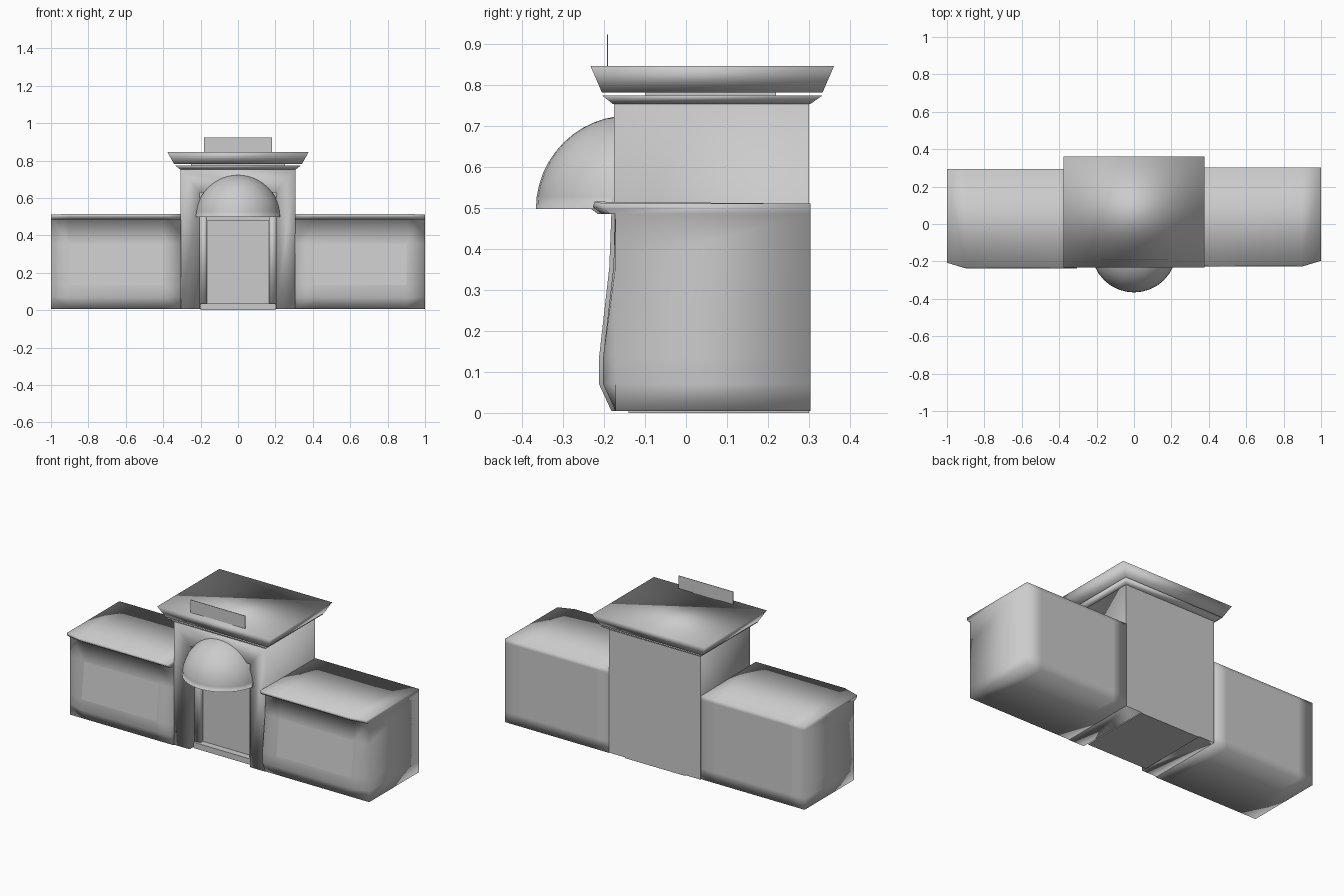
import bpy, bmesh, math

if "Cube" in bpy.data.objects:
    bpy.data.objects.remove(bpy.data.objects["Cube"])

stone = bpy.data.materials.new("plain grey")
GREY = (0.6, 0.6, 0.6, 1)
stone.use_nodes = True
stone.diffuse_color = GREY
stone.node_tree.nodes["Principled BSDF"].inputs["Base Color"].default_value = GREY


def finish(name, bm, smooth=True, flat=()):
    """Turn a bmesh into a grey object; faces in flat keep hard shading."""
    bmesh.ops.recalc_face_normals(bm, faces=bm.faces)
    for f in bm.faces:
        f.smooth = smooth and f not in flat
    me = bpy.data.meshes.new(name)
    bm.to_mesh(me)
    bm.free()
    me.materials.append(stone)
    ob = bpy.data.objects.new(name, me)
    bpy.context.collection.objects.link(ob)
    return ob


def frustum(name, low, high, smooth=True):
    """Box between two rectangles given as (half width, front, back, z)."""
    bm = bmesh.new()
    rings = [[bm.verts.new((x, y, z)) for x, y in ((-w, a), (w, a), (w, b), (-w, b))]
             for w, a, b, z in (low, high)]
    bm.faces.new(rings[0])
    bm.faces.new(rings[1])
    for i in range(4):
        j = (i + 1) % 4
        bm.faces.new((rings[0][i], rings[0][j], rings[1][j], rings[1][i]))
    return finish(name, bm, smooth)


# Wings: bulging front with a slanted window and an overhanging eave
LEVELS = [0.005, 0.07, 0.135, 0.355, 0.485, 0.51]
BULGE = [-0.175, -0.205, -0.205, -0.18, -0.175]
EAVE = [(-0.208, 0.485), (-0.23, 0.502), (-0.226, 0.515)]
EAVE_END = [(-0.19, 0.485), (-0.2, 0.495), (-0.2, 0.51)]


def wing(name, side, shift):
    bm = bmesh.new()
    n = len(BULGE)
    rings = []
    for x in (0.305, 0.4, 0.9, 1.0):
        end = x == 1.0
        front = [(BULGE[0] if end else y, z) for y, z in zip(BULGE, LEVELS)]
        front += EAVE_END if end else EAVE
        back = [(0.3, z) for z in reversed(LEVELS)]
        rings.append([bm.verts.new((side * x, y + shift, z)) for y, z in front + back])
    count = len(rings[0])
    window = None
    for k, (a, b) in enumerate(zip(rings, rings[1:])):
        for i in range(count):
            j = (i + 1) % count
            f = bm.faces.new((a[i], a[j], b[j], b[i]))
            if k == 1 and i == 2:
                window = f
    for r in (rings[0], rings[-1]):
        for i in range(n - 1):
            bm.faces.new((r[i], r[i + 1], r[-2 - i], r[-1 - i]))
        bm.faces.new(r[n - 1:n + 5])
    finish(name, bm, flat=(window,))


wing("left_wing", 1, 0.003)
wing("right_wing", -1, -0.007)

# Tower with a recessed doorway
W, D, TOP, HEAD = 0.307, 0.203, 0.755, 0.63
FRONT, RECESS, BACK, BASE = -0.175, -0.09, 0.3, 0.005


def arch(bm, w, z, y):
    return [bm.verts.new((x, y, h)) for x, h in ((-w, BASE), (-w, z), (w, z), (w, BASE))]


bm = bmesh.new()
outer, inner = arch(bm, W, TOP, FRONT), arch(bm, D, HEAD, FRONT)
deep, rear = arch(bm, D, HEAD, RECESS), arch(bm, W, TOP, BACK)
for i in range(3):
    for a, b in ((outer, inner), (inner, deep), (outer, rear)):
        bm.faces.new((a[i], a[i + 1], b[i + 1], b[i]))
flat_faces = [bm.faces.new(deep), bm.faces.new(rear)]
bm.faces.new((outer[0], inner[0], deep[0], deep[3], inner[3], outer[3], rear[3], rear[0]))
finish("tower", bm, flat=flat_faces)

# Cornice in two flared layers
frustum("lower_cornice", (0.31, -0.178, 0.303, 0.753), (0.338, -0.205, 0.333, 0.774))
frustum("cornice_core", (0.25, -0.1, 0.22, 0.76), (0.25, -0.1, 0.22, 0.8), False)
frustum("roof_cornice", (0.342, -0.205, 0.333, 0.781), (0.378, -0.233, 0.361, 0.846))

# Blank sign board on the roof
frustum("sign_board", (0.183, -0.193, -0.19, 0.84), (0.183, -0.193, -0.19, 0.923), False)

# Doorway: floor slab, jambs, door
frustum("floor_slab", (0.2, -0.14, 0.3, 0.0), (0.2, -0.14, 0.3, 0.035), False)
frustum("door_panel", (0.165, -0.1, -0.085, 0.035), (0.165, -0.1, -0.085, 0.48), False)
for name, s in (("left_jamb", 1), ("right_jamb", -1)):
    jamb = frustum(name, (0.019, -0.125, -0.085, 0.03), (0.019, -0.125, -0.085, 0.6))
    jamb.location.x = s * 0.184

# Quarter-sphere canopy over the door
bm = bmesh.new()
bmesh.ops.create_uvsphere(bm, u_segments=32, v_segments=24, radius=0.228)
for axis in ((0, 0, -1), (0, 1, 0)):
    cut = bmesh.ops.bisect_plane(bm, geom=bm.verts[:] + bm.edges[:] + bm.faces[:],
                                 plane_co=(0, 0, 0), plane_no=axis, clear_outer=True)
bmesh.ops.holes_fill(bm, edges=[e for e in bm.edges if e.is_boundary], sides=0)
bmesh.ops.translate(bm, verts=bm.verts, vec=(0, -0.138, 0.497))
caps = [f for f in bm.faces if len(f.verts) > 4]
finish("door_canopy", bm, flat=caps)
